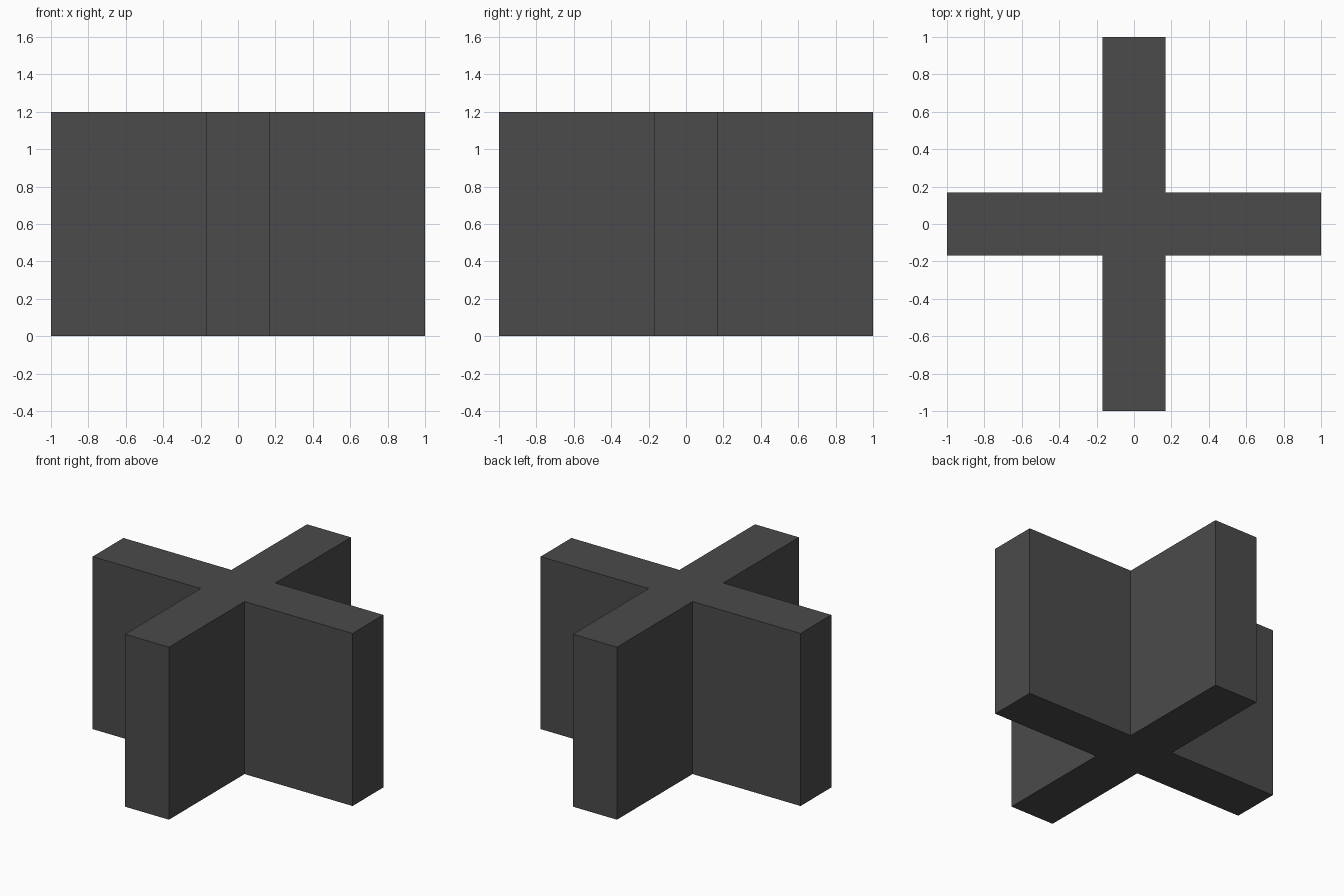
import bpy
import bmesh

if "Cube" in bpy.data.objects:
    bpy.data.objects.remove(bpy.data.objects["Cube"])

H = 1.2      # height
R = 1.0      # arm reach
W = 0.169    # arm half width

# Plus-shaped outline: three corners per quadrant, turned by 90 degrees
outline = []
corners = [(R, -W), (R, W), (W, W)]
for _ in range(4):
    outline += corners
    corners = [(-y, x) for x, y in corners]

# Extrude the outline upwards into one closed solid
bm = bmesh.new()
base = bm.faces.new([bm.verts.new((x, y, 0)) for x, y in outline])
top = bmesh.ops.extrude_face_region(bm, geom=[base], use_keep_orig=True)
bmesh.ops.translate(bm, vec=(0, 0, H),
                    verts=[g for g in top["geom"] if isinstance(g, bmesh.types.BMVert)])
bmesh.ops.recalc_face_normals(bm, faces=bm.faces[:])
mesh = bpy.data.meshes.new("cross_block")
bm.to_mesh(mesh)
bm.free()
block = bpy.data.objects.new("cross_block", mesh)
bpy.context.collection.objects.link(block)

# Dark grey finish
mat = bpy.data.materials.new("dark_grey")
mat.diffuse_color = (0.07, 0.07, 0.072, 1)
mat.use_nodes = True
mat.node_tree.nodes["Principled BSDF"].inputs["Base Color"].default_value = mat.diffuse_color
mesh.materials.append(mat)
